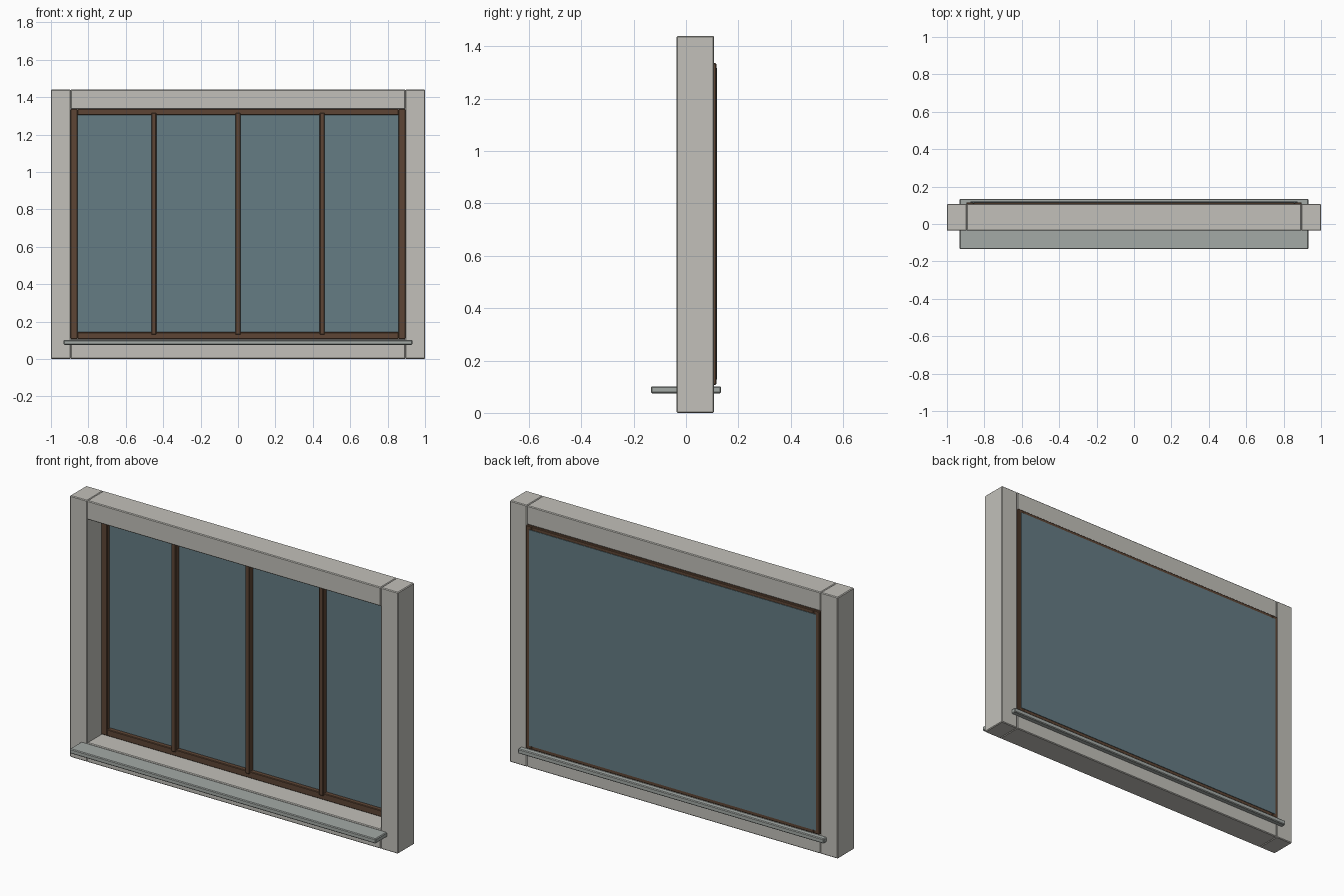
import bpy

if "Cube" in bpy.data.objects:
    bpy.data.objects.remove(bpy.data.objects["Cube"])


def material(name, rgb, alpha=1.0):
    m = bpy.data.materials.new(name)
    m.diffuse_color = (*rgb, alpha)
    m.use_nodes = True
    m.node_tree.nodes["Principled BSDF"].inputs["Base Color"].default_value = m.diffuse_color
    return m


STONE = material("stone", (0.54, 0.53, 0.49))
SILL = material("sill_grey", (0.37, 0.40, 0.38))
WOOD = material("brown_wood", (0.11, 0.06, 0.035))
GLASS = material("blue_glass", (0.13, 0.20, 0.23))


def box(name, x, y, z, mat, bevel=0.004, segments=1):
    """Bevelled box from (min, max) ranges."""
    ranges = (x, y, z)
    bpy.ops.mesh.primitive_cube_add(size=1, location=[(a + b) / 2 for a, b in ranges])
    o = bpy.context.object
    o.name = name
    o.scale = [b - a for a, b in ranges]
    bpy.ops.object.transform_apply(location=False, rotation=False, scale=True)
    o.data.materials.append(mat)
    if bevel:
        b = o.modifiers.new("edge_bevel", 'BEVEL')
        b.width = bevel
        b.segments = segments
    return o


W, H = 0.895, 1.44            # half opening width, total height
Z0, Z1 = 0.107, 1.336         # opening bottom and top
WALL_Y = (-0.036, 0.107)
FRAME_Y = (0.086, 0.116)
BAR = 0.036

# Stone surround and wooden side stiles
for side, s in (("left", -1), ("right", 1)):
    box(f"{side}_jamb", sorted((s * W, s * 1.0)), WALL_Y, (0, H), STONE)
    box(f"{side}_stile", sorted((s * W, s * (W - BAR))), FRAME_Y, (Z0, Z1), WOOD, 0.003)
box("lintel", (-W, W), WALL_Y, (Z1, H), STONE)
box("base_wall", (-W, W), WALL_Y, (0, Z0), STONE)

# Sill slab running through the wall
box("window_sill", (-0.932, 0.932), (-0.134, 0.134), (0.075, 0.101), SILL)

# Top and bottom rails
box("bottom_rail", (-W + BAR, W - BAR), FRAME_Y, (Z0, Z0 + BAR), WOOD, 0.003)
box("top_rail", (-W + BAR, W - BAR), FRAME_Y, (Z1 - BAR + 0.004, Z1), WOOD, 0.003)

# Upright glazing bars
for i, x in enumerate((-0.45, 0, 0.45)):
    box(f"mullion_{i + 1}", (x - 0.013, x + 0.013), (0.080, 0.114), (0.13, 1.315), WOOD, 0.003)

# Glass pane fixed behind the bars
box("glass_pane", (-0.875, 0.875), (0.110, 0.119), (0.127, 1.317), GLASS, 0)
